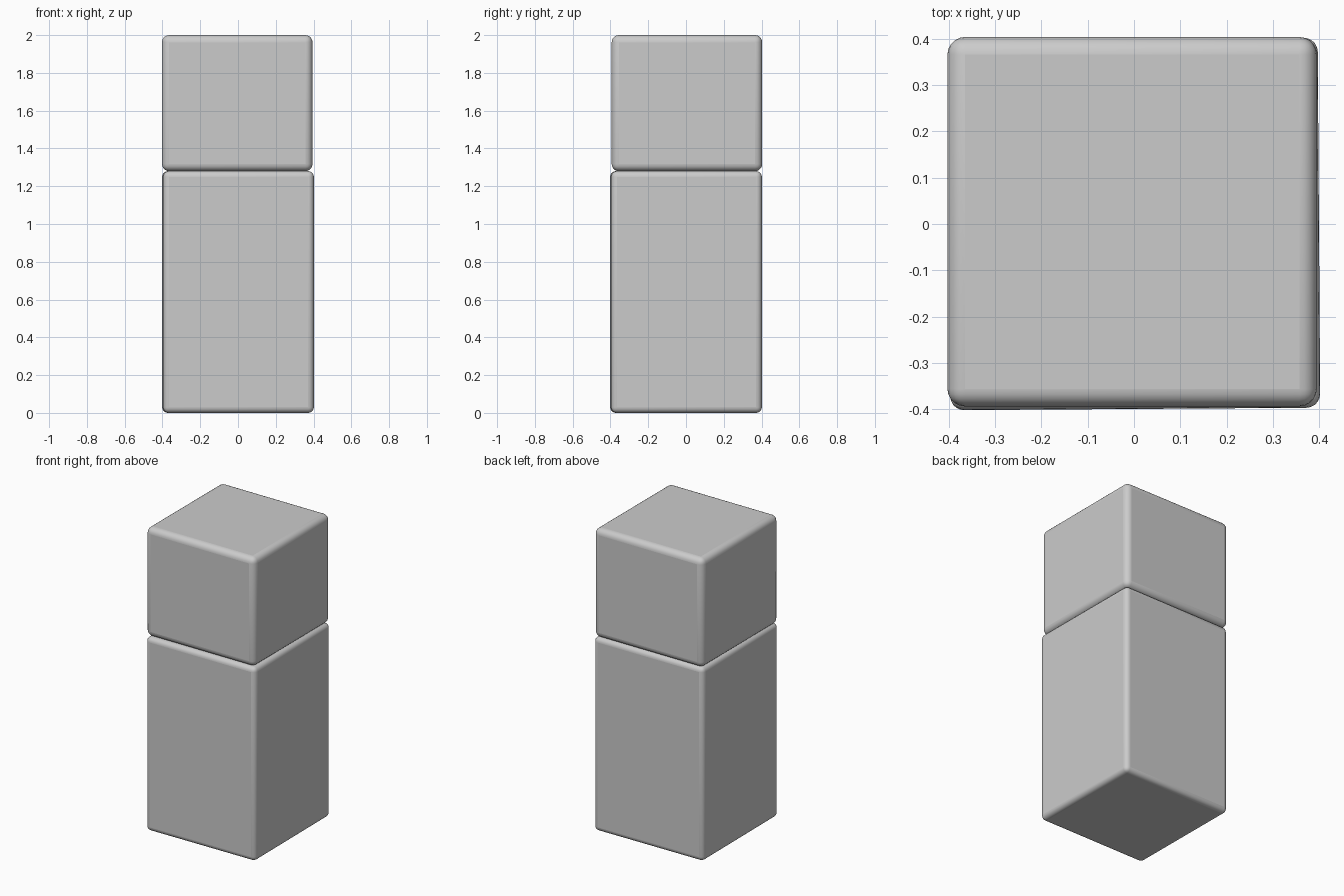
import bpy
from math import radians

if "Cube" in bpy.data.objects:
    bpy.data.objects.remove(bpy.data.objects["Cube"])


def rounded_block(name, size, centre, turn, radius):
    bpy.ops.mesh.primitive_cube_add(size=1, location=centre, rotation=(0, 0, radians(turn)))
    block = bpy.context.object
    block.name = name
    block.scale = size
    bpy.ops.object.transform_apply(location=False, rotation=False, scale=True)
    bevel = block.modifiers.new("rounded_edges", "BEVEL")
    bevel.width = radius
    bevel.segments = 5
    bpy.ops.object.shade_smooth_by_angle(angle=radians(40))
    return block


# Tall lower block, turned very slightly
rounded_block("lower_block", (0.798, 0.798, 1.28), (0, 0, 0.64), 0.4, 0.03)

# Shorter upper block, set a touch off centre
rounded_block("upper_block", (0.797, 0.797, 0.72), (-0.004, 0.005, 1.64), 0, 0.038)
